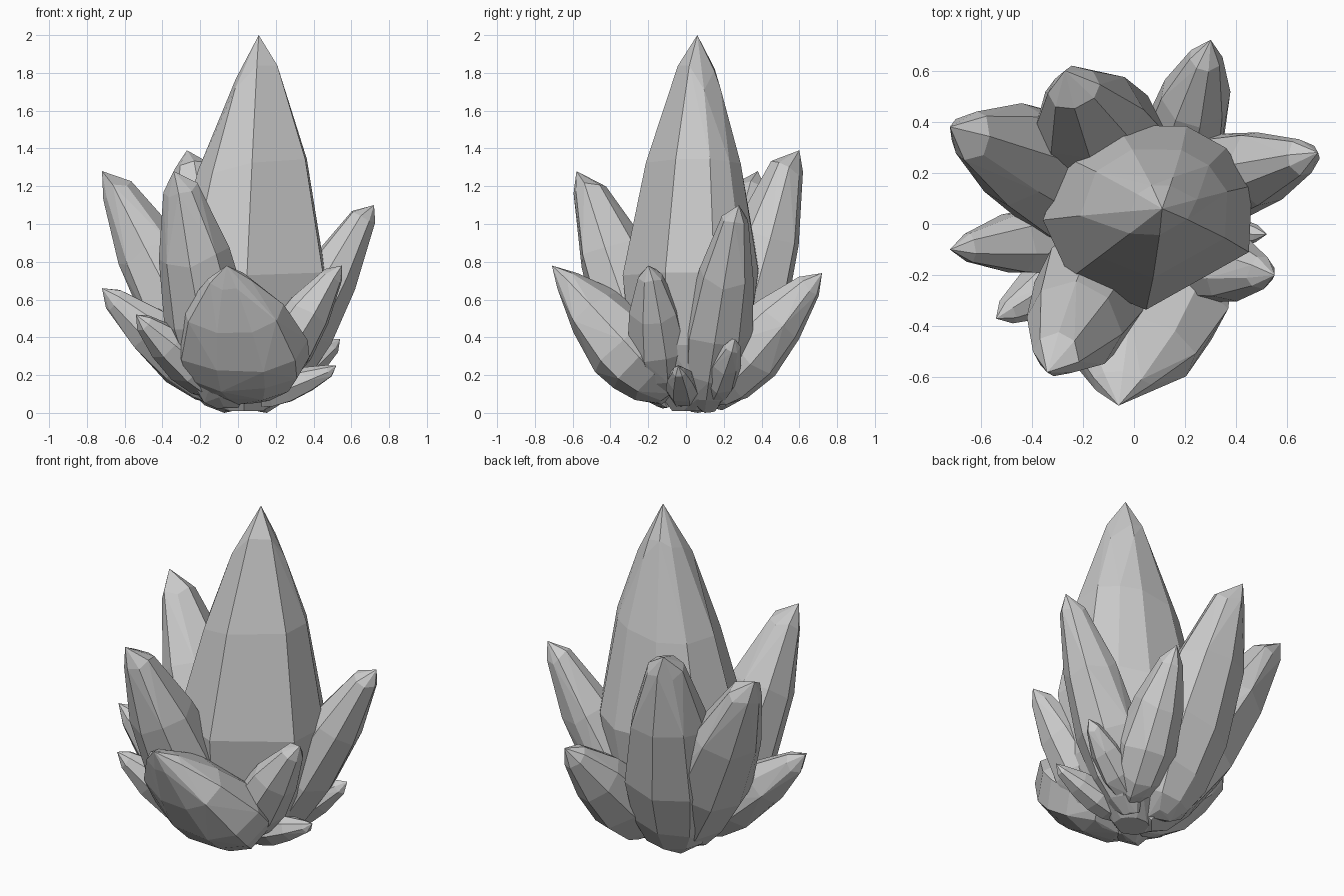
import bpy, bmesh, math, random
from mathutils import Vector

if "Cube" in bpy.data.objects:
    bpy.data.objects.remove(bpy.data.objects["Cube"])

random.seed(11)

# Spindle outlines: (fraction of length, fraction of radius)
SPIRE = [(0.0, 0.25), (0.06, 0.58), (0.17, 0.85), (0.37, 1.0),
         (0.65, 0.70), (0.84, 0.37), (0.90, 0.27)]
BLADE = [(-0.02, 0.28), (0.05, 0.62), (0.16, 0.88), (0.38, 1.05), (0.68, 0.86), (0.97, 0.42)]
BROAD = [(-0.02, 0.40), (0.10, 0.78), (0.24, 0.98), (0.40, 1.03), (0.70, 0.77), (0.97, 0.32)]

# Corner directions of the spire's cross-section, in degrees in plan
SPIRE_CORNERS = [-23, 18, 45, 70, 108, 142, 183, 222, 268]


def facet_mesh(name, points):
    """Flat-faceted solid: hull the points, then merge nearly coplanar triangles."""
    bm = bmesh.new()
    for p in points:
        bm.verts.new((p.x, p.y, max(p.z, 0.0)))
    bmesh.ops.convex_hull(bm, input=bm.verts[:])
    loose = [v for v in bm.verts if not v.link_faces]
    bmesh.ops.delete(bm, geom=loose, context='VERTS')
    bmesh.ops.dissolve_limit(bm, angle_limit=math.radians(4),
                             verts=bm.verts[:], edges=bm.edges[:])
    bmesh.ops.recalc_face_normals(bm, faces=bm.faces[:])
    mesh = bpy.data.meshes.new(name)
    bm.to_mesh(mesh)
    bm.free()
    obj = bpy.data.objects.new(name, mesh)
    bpy.context.collection.objects.link(obj)


def crystal(name, base, apex, width, depth, sides=8, profile=BLADE):
    """Leaning spindle from base to apex; width runs sideways, depth radially."""
    base, apex = Vector(base), Vector(apex)
    outward = Vector((apex.x - base.x, apex.y - base.y, 0)).normalized()
    # The body axis ends inside the apex, so the point leans outward
    end = apex - outward * depth * 0.32 - Vector((0, 0, depth * 0.3))
    axis = (end - base).normalized()
    side = axis.cross(outward).normalized()
    radial = side.cross(axis).normalized()
    wobble = [random.uniform(-0.15, 0.15) for _ in range(sides)]
    points = [apex]
    for t, f in profile:
        for i in range(sides):
            a = 2 * math.pi * (i + 0.5 + wobble[i]) / sides
            r = f * random.uniform(1.0, 1.06)
            p = base.lerp(end, t + random.uniform(-0.02, 0.02))
            points.append(p + side * math.sin(a) * width * r + radial * math.cos(a) * depth * r)
    facet_mesh(name, points)


# Central spire
base, apex = Vector((0.035, 0.02, 0.01)), Vector((0.11, 0.06, 2.0))
points = [apex]
for t, f in SPIRE:
    for deg in SPIRE_CORNERS:
        a = math.radians(deg)
        p = base.lerp(apex, t + random.uniform(-0.02, 0.02) * (t > 0))
        points.append(p + Vector((math.cos(a) * 0.42, math.sin(a) * 0.37, 0)) * f)
facet_mesh("main_crystal", points)

# Tall ring
crystal("tall_left_back_crystal", (-0.04, 0.08, 0.06), (-0.72, 0.38, 1.28), 0.23, 0.20)
crystal("tall_back_crystal", (-0.05, 0.17, 0.06), (-0.27, 0.60, 1.39), 0.25, 0.20)
crystal("tall_front_left_crystal", (-0.07, -0.10, 0.06), (-0.34, -0.58, 1.28), 0.22, 0.20)
crystal("tall_right_crystal", (0.13, 0.11, 0.05), (0.72, 0.28, 1.10), 0.17, 0.16)

# Low ring
crystal("low_front_crystal", (0.05, -0.09, 0.11), (-0.06, -0.71, 0.78), 0.35, 0.20, 9, BROAD)
crystal("low_back_crystal", (0.14, 0.13, 0.09), (0.30, 0.72, 0.74), 0.155, 0.17)
crystal("low_right_crystal", (0.11, -0.12, 0.12), (0.55, -0.20, 0.78), 0.155, 0.14)
crystal("low_left_crystal", (-0.04, -0.03, 0.09), (-0.72, -0.10, 0.66), 0.14, 0.15)

# Small shards
crystal("small_front_left_shard", (-0.10, -0.10, 0.12), (-0.54, -0.37, 0.52), 0.12, 0.12, 7)
crystal("small_right_back_shard", (0.13, 0.14, 0.09), (0.54, 0.26, 0.39), 0.09, 0.10, 7)
crystal("small_right_shard", (0.10, -0.01, 0.07), (0.52, -0.04, 0.25), 0.08, 0.08, 7)
